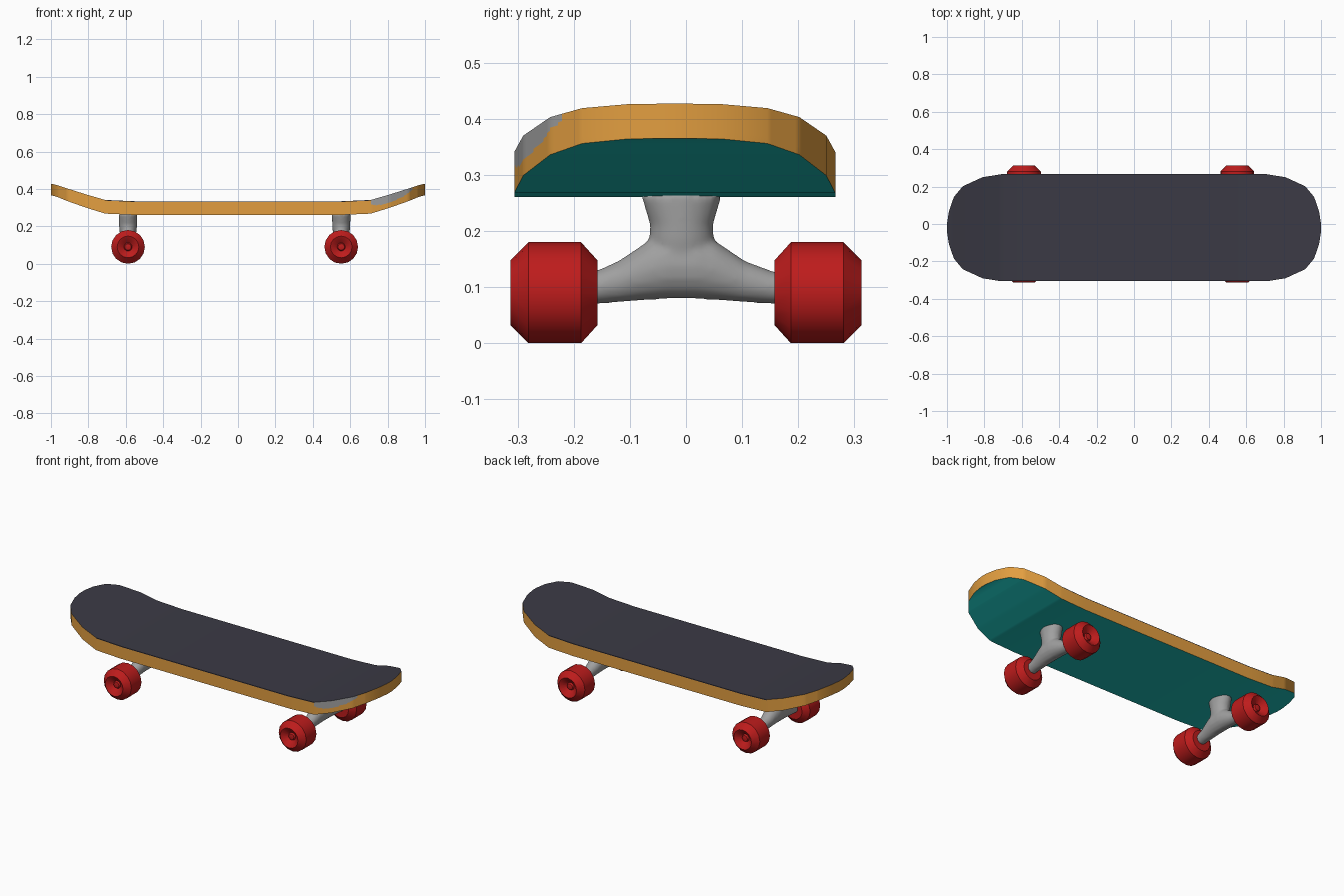
import bpy, bmesh, math

if "Cube" in bpy.data.objects:
    bpy.data.objects.remove(bpy.data.objects["Cube"])


def mat(name, r, g, b):
    lin = [((c / 255 + 0.055) / 1.055) ** 2.4 for c in (r, g, b)]
    m = bpy.data.materials.new(name)
    m.diffuse_color = (*lin, 1)
    m.use_nodes = True
    m.node_tree.nodes["Principled BSDF"].inputs["Base Color"].default_value = m.diffuse_color
    return m


GRIP = mat("dark grip", 59, 58, 69)
WOOD = mat("orange wood", 226, 158, 64)
TEAL = mat("teal underside", 28, 188, 182)
RED = mat("red urethane", 190, 28, 28)
METAL = mat("grey metal", 160, 160, 160)


def finish(bm, name, mats, angle=35):
    bmesh.ops.recalc_face_normals(bm, faces=bm.faces[:])
    me = bpy.data.meshes.new(name)
    bm.to_mesh(me)
    bm.free()
    for m in mats:
        me.materials.append(m)
    ob = bpy.data.objects.new(name, me)
    bpy.context.collection.objects.link(ob)
    bpy.ops.object.select_all(action='DESELECT')
    ob.select_set(True)
    bpy.context.view_layer.objects.active = ob
    bpy.ops.object.shade_smooth_by_angle(angle=math.radians(angle))
    return ob


def loft(bm, rings):
    """Skin a list of closed rings and cap both ends."""
    vr = [[bm.verts.new(p) for p in ring] for ring in rings]
    n = len(vr[0])
    for a, b in zip(vr, vr[1:]):
        for i in range(n):
            j = (i + 1) % n
            bm.faces.new((a[i], a[j], b[j], b[i]))
    bm.faces.new(vr[0])
    bm.faces.new(vr[-1])


# deck: half-length stations (x, half width, top z, bottom z)
DECK_Y = -0.02
half = [(0, .286, .334, .261), (.55, .286, .334, .261), (.71, .286, .341, .268),
        (.81, .27, .370, .299), (.915, .222, .403, .336), (.963, .165, .419, .356),
        (.99, .085, .426, .364), (1, .02, .427, .365)]
fine = [half[0]]
for a, b in zip(half, half[1:]):
    steps = 8 if .6 < a[0] < .95 else 1
    for k in range(1, steps + 1):
        fine.append(tuple(p + (q - p) * k / steps for p, q in zip(a, b)))
stations = [(-x, w, t, b) for x, w, t, b in reversed(fine[1:])] + fine
levels = [0, .05, .12, .2, .28, .36, .44, .52, .6, .8, 1]
rings = []
for x, w, t, b in stations:
    left = [(x, DECK_Y - w, t + (b - t) * f) for f in levels]
    right = [(x, DECK_Y + w, t + (b - t) * f) for f in reversed(levels)]
    rings.append(left + right)
bm = bmesh.new()
loft(bm, rings)
bmesh.ops.recalc_face_normals(bm, faces=bm.faces[:])


def deck_heights(x):
    for a, b in zip(half, half[1:]):
        if abs(x) <= b[0] + 1e-6:
            u = (abs(x) - a[0]) / (b[0] - a[0])
            return a[2] + (b[2] - a[2]) * u, a[3] + (b[3] - a[3]) * u
    return half[-1][2:]


for f in bm.faces:
    c = f.calc_center_median()
    t, b = deck_heights(c.x)
    depth = (t - c.z) / (t - b)
    if f.normal.z > .7 or (depth < .05 and abs(c.x) < .71):
        f.material_index = 0
    elif f.normal.z < -.7:
        f.material_index = 2
    else:
        f.material_index = 1
        u = (c.x - .81) / .125
        # worn patch on the front right corner of the rim
        if c.y < DECK_Y and abs(u) < 1 and depth < .6 * math.sqrt(1 - u * u):
            f.material_index = 3
finish(bm, "deck", [GRIP, WOOD, TEAL, METAL], 30)


def ellipse(n, fn):
    return [fn(math.cos(2 * math.pi * i / n), math.sin(2 * math.pi * i / n)) for i in range(n)]


def truck(x, tag):
    # hanger: oval sections along y, thick in the middle
    bm = bmesh.new()
    secs = [(-.2, .07, .128, .028), (-.158, .07, .130, .03), (-.12, .073, .147, .034),
            (-.067, .077, .183, .042), (-.035, .079, .197, .046), (.02, .079, .197, .046),
            (.052, .077, .183, .042), (.105, .073, .147, .034), (.158, .07, .127, .03),
            (.2, .07, .126, .028)]
    loft(bm, [ellipse(16, lambda c, s: (x + rx * c, y, (lo + hi) / 2 + (hi - lo) / 2 * s))
              for y, lo, hi, rx in secs])
    # neck flaring up to the deck, blended into the hanger
    loft(bm, [ellipse(20, lambda c, s: (x + rx * c, -.008 + ry * s, z))
              for z, rx, ry in [(.264, .05, .072), (.21, .048, .056), (.185, .047, .058), (.15, .042, .055)]])
    ob = finish(bm, "truck_" + tag, [METAL], 50)
    rm = ob.modifiers.new("blend", 'REMESH')
    rm.mode = 'VOXEL'
    rm.voxel_size = .006
    rm.use_smooth_shade = True
    sm = ob.modifiers.new("soften", 'SMOOTH')
    sm.factor = .5
    sm.iterations = 6
    # wheels: chamfered tread, dished outer face and hub bolt
    prof = [(.158, .02), (.158, .058), (.187, .09), (.281, .09), (.313, .058),
            (.311, .053), (.284, .022), (.293, .017), (.295, .006)]
    for side, sname in ((-1, "front"), (1, "back")):
        bm = bmesh.new()
        loft(bm, [ellipse(16, lambda c, s: (x + r * c, side * y, .09 + r * s)) for y, r in prof])
        finish(bm, f"wheel_{tag}_{sname}", [RED], 35)


truck(-.588, "left")
truck(.552, "right")
